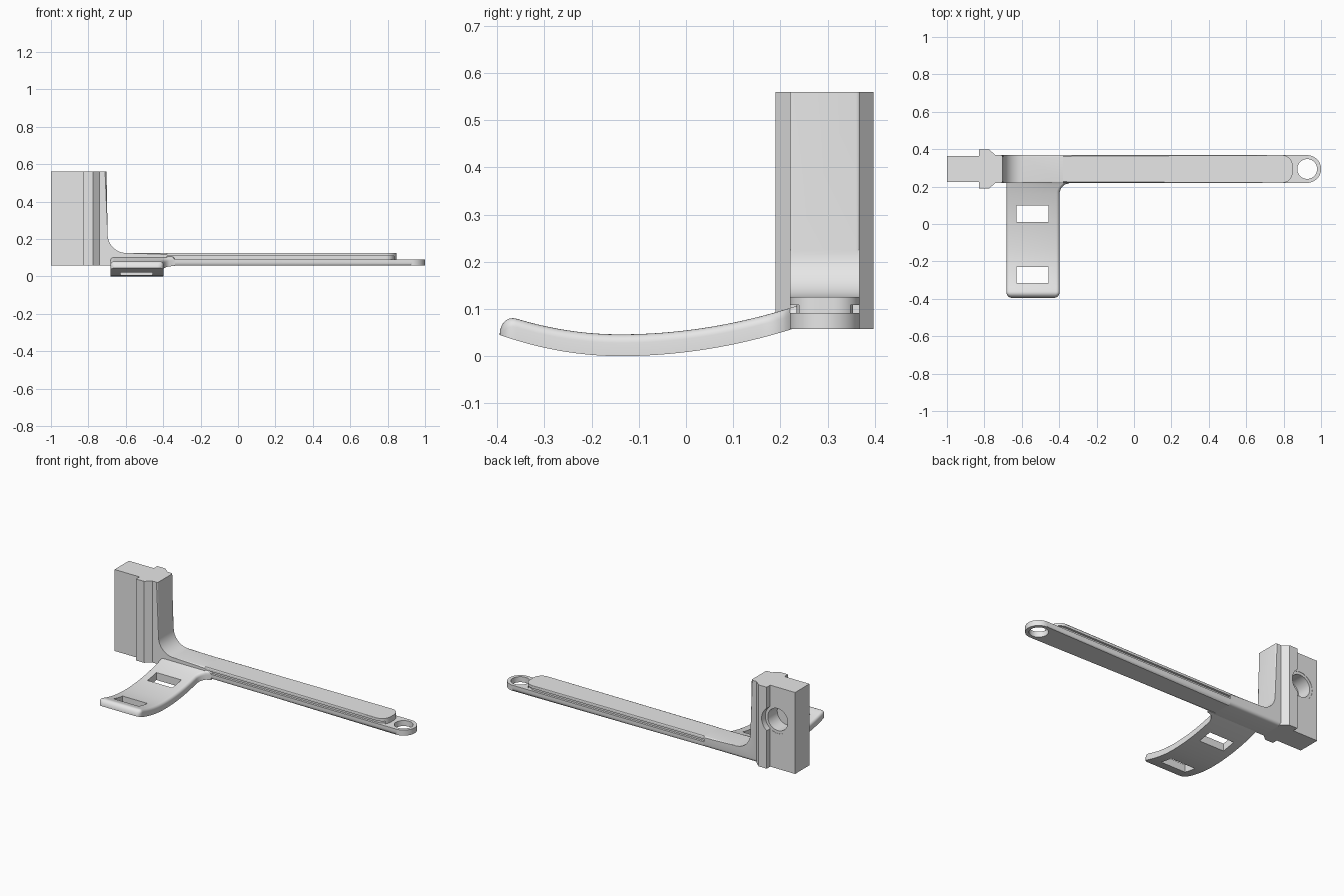
import bpy, bmesh, math

cube = bpy.data.objects.get("Cube")
if cube:
    bpy.data.objects.remove(cube, do_unlink=True)

grey = bpy.data.materials.new("light grey plastic")
grey.use_nodes = True
grey.diffuse_color = (0.8, 0.8, 0.8, 1)
grey.node_tree.nodes["Principled BSDF"].inputs["Base Color"].default_value = (0.8, 0.8, 0.8, 1)

MID = 0.294          # centre line of the bar in y
HALF = 0.074         # half width of the bar
BASE, TOP = 0.057, 0.125


def finish(name, bm):
    bmesh.ops.recalc_face_normals(bm, faces=bm.faces)
    mesh = bpy.data.meshes.new(name)
    bm.to_mesh(mesh)
    bm.free()
    mesh.materials.append(grey)
    ob = bpy.data.objects.new(name, mesh)
    bpy.context.collection.objects.link(ob)
    return ob


def prism(name, outline, place, lo, hi, bevels=()):
    """Extrude an outline; place(a, b, h) puts it in space. bevels: (edge rule, width)."""
    bm = bmesh.new()
    low = [bm.verts.new(place(a, b, lo)) for a, b in outline]
    high = [bm.verts.new(place(a, b, hi)) for a, b in outline]
    n = len(outline)
    bm.faces.new(low)
    bm.faces.new(high)
    for i in range(n):
        j = (i + 1) % n
        bm.faces.new((low[i], low[j], high[j], high[i]))
    for rule, width in bevels:
        edges = [e for e in bm.edges if rule(e.verts[0].co, e.verts[1].co)]
        bmesh.ops.bevel(bm, geom=edges, offset=width, segments=4, profile=0.5, affect='EDGES')
    return finish(name, bm)


def flat(a, b, h):
    return (a, b, h)


def side(a, b, h):
    return (a, h, b)


def arc(cx, cy, r, start, end, steps=10):
    return [(cx + r * math.cos(math.radians(start + (end - start) * i / steps)),
             cy + r * math.sin(math.radians(start + (end - start) * i / steps)))
            for i in range(steps + 1)]


def cut(ob, cutter):
    cutter.hide_render = True
    mod = ob.modifiers.new("cut", 'BOOLEAN')
    mod.operation, mod.solver, mod.object = 'DIFFERENCE', 'EXACT', cutter
    bpy.context.view_layer.objects.active = ob
    bpy.ops.object.modifier_apply(modifier=mod.name)
    bpy.data.objects.remove(cutter, do_unlink=True)


def smooth(ob):
    bpy.ops.object.select_all(action='DESELECT')
    ob.select_set(True)
    bpy.context.view_layer.objects.active = ob
    bpy.ops.object.shade_smooth_by_angle(angle=math.radians(30))


# Mounting block with side flanges and a stepped blind hole in the back
half_block = [(-1, -0.07), (-0.83, -0.07), (-0.83, -0.104), (-0.775, -0.104),
              (-0.742, -0.076), (-0.735, -0.07)]
outline = half_block + [(x, -y) for x, y in reversed(half_block)]
block = prism("mounting_block", [(x, MID + y) for x, y in outline], flat, BASE, 0.56)
for radius, start in ((0.068, 0.27), (0.085, 0.362)):
    circle = arc(-0.88, 0.36, radius, 0, 360, 40)[:-1]
    cut(block, prism("hole_cutter", circle, side, start, 0.45))

# Upright that curves into the bar
profile = [(-0.75, BASE), (-0.38, BASE), (-0.38, TOP)]
profile += arc(-0.597, 0.225, 0.1, 270, 180, 14) + [(-0.703, 0.56), (-0.75, 0.56)]
elbow = prism("upright_and_elbow", profile, side, MID - HALF, MID + HALF, [
    (lambda p, q: abs(p.y - q.y) < 1e-4 and min(p.z, q.z) > 0.1 and min(p.x, q.x) > -0.72, 0.008),
    (lambda p, q: abs(p.y - q.y) < 1e-4 and max(p.z, q.z) < BASE + 0.001, 0.02)])

# Lower bar with an eyelet at its end
EYE = 0.926
plan = [(-0.38, MID - HALF)] + arc(EYE, MID, HALF, -90, 90, 32) + [(-0.38, MID + HALF)]
lower = prism("lower_bar", plan, flat, BASE, 0.091, [
    (lambda p, q: max(p.z, q.z) < BASE + 0.001 and max(p.x, q.x) > -0.37, 0.02)])
cut(lower, prism("eyelet_cutter", arc(EYE, MID, 0.053, 0, 360, 40)[:-1], flat, 0, 0.2))


def rounded_strip(half, end, r):
    return ([(-0.38, MID - half)] + arc(end - r, MID - half + r, r, -90, 0)
            + arc(end - r, MID + half - r, r, 0, 90) + [(-0.38, MID + half)])


# Narrow core leaves a groove on both sides under the upper bar
core = prism("groove_core", rounded_strip(HALF - 0.014, 0.835, 0.045), flat, 0.085, 0.112)
upper = prism("upper_bar", rounded_strip(HALF, 0.848, 0.055), flat, 0.108, TOP, [
    (lambda p, q: min(p.z, q.z) > TOP - 0.001 and max(p.x, q.x) > -0.37, 0.006)])
# Solid end that closes the groove
groove_end = prism("groove_end", rounded_strip(HALF, 0.848, 0.055), flat, 0.089, 0.11)
keep = prism("groove_end_cutter", [(-0.5, 0), (0.835, 0), (0.835, 0.6), (-0.5, 0.6)], flat, 0, 0.3)
cut(groove_end, keep)

# Curved side arm, lofted from rounded cross-sections
TIP, THICK = -0.395, 0.046
stations = [TIP + 0.036 * (1 - math.cos(math.pi / 2 * i / 7)) for i in range(8)]
stations += [-0.359 + 0.519 * i / 24 for i in range(1, 25)]
stations += [0.16 + 0.06 * i / 8 for i in range(1, 9)] + [0.26]
bm = bmesh.new()
rings = []
for y in stations:
    d = y - TIP
    k = 0.69 if y < -0.14 else 0.43
    bottom = k * (y + 0.14) ** 2
    thick = THICK * math.sqrt(max(0.005, 1 - max(0, 1 - d / 0.036) ** 2))
    inset = 0.03 - math.sqrt(0.0009 - max(0, 0.03 - d) ** 2)
    flare = 0.06 - math.sqrt(max(0, 0.0036 - min(0.06, max(0, y - 0.16)) ** 2))
    x0, x1 = -0.682 + inset, -0.398 - inset + flare
    r = min(0.018, 0.9 * thick)
    top = bottom + thick
    section = [(x0, bottom), (x1, bottom)]
    section += arc(x1 - r, top - r, r, 0, 90, 5) + arc(x0 + r, top - r, r, 90, 180, 5)
    rings.append([bm.verts.new((x, y, z)) for x, z in section])
for a, b in zip(rings, rings[1:]):
    for i in range(len(a)):
        j = (i + 1) % len(a)
        bm.faces.new((a[i], a[j], b[j], b[i]))
bm.faces.new(rings[0])
bm.faces.new(rings[-1])
arm = finish("side_arm", bm)

# Two strap slots through the arm
for y0, y1 in ((0.012, 0.1), (-0.315, -0.23)):
    slot = [(-0.627, y0), (-0.457, y0), (-0.457, y1), (-0.627, y1)]
    cut(arm, prism("slot_cutter", slot, flat, -0.1, 0.3))

for ob in (block, elbow, lower, core, upper, groove_end, arm):
    smooth(ob)
